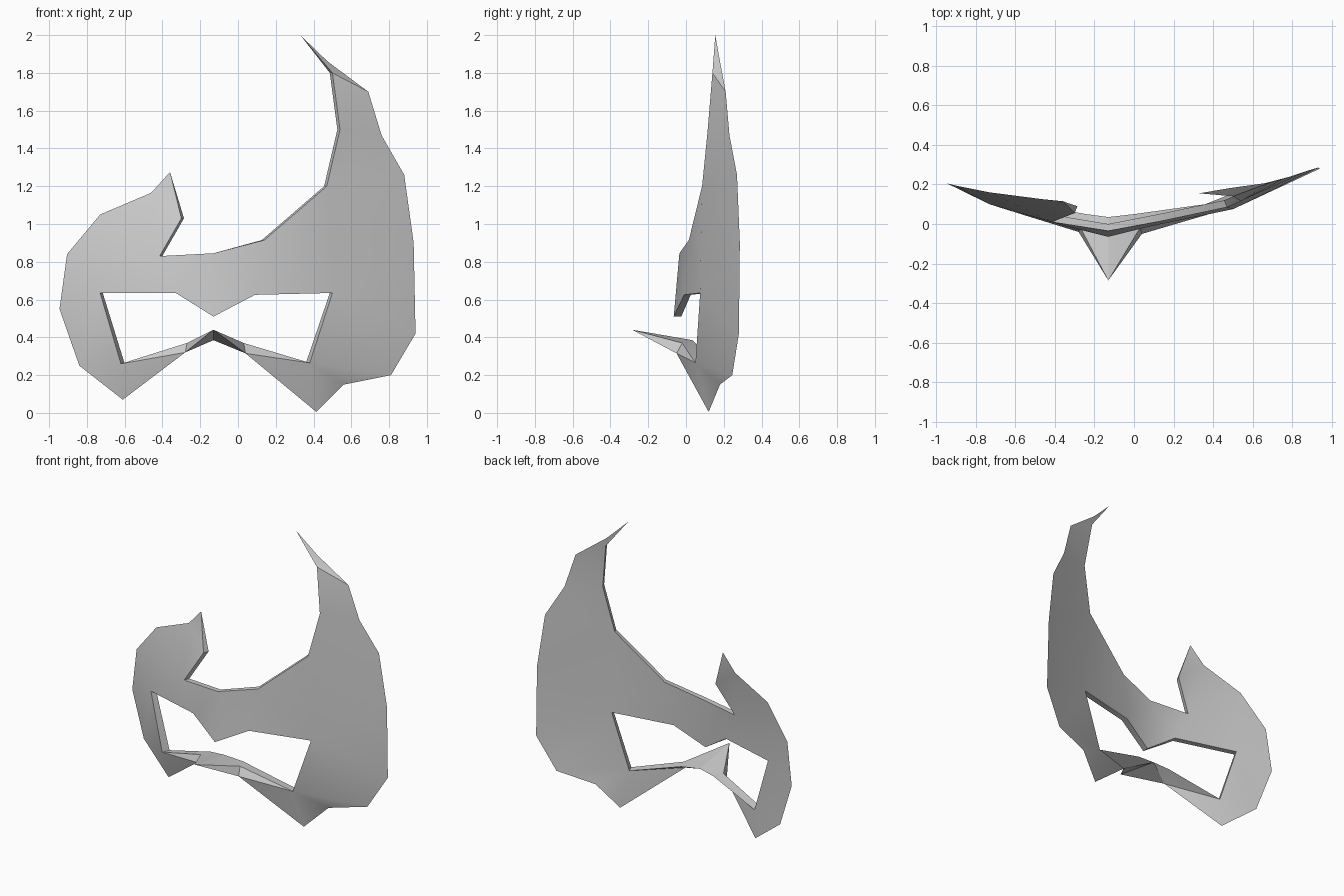
import bpy, bmesh

cube = bpy.data.objects.get("Cube")
if cube:
    bpy.data.objects.remove(cube, do_unlink=True)

# One plain grey
grey = bpy.data.materials.new("plain_grey")
grey.use_nodes = True
colour = (0.6, 0.6, 0.6, 1)
grey.diffuse_color = colour
bsdf = next(n for n in grey.node_tree.nodes if n.type == 'BSDF_PRINCIPLED')
bsdf.inputs["Base Color"].default_value = colour

# Outline of the mask from the horn tip: x, y, z, rim thickness (0 = knife edge)
outline = [
    (.33, .155, 2, 0), (.5, .14, 1.8, .035), (.54, .115, 1.5, .035),
    (.47, .085, 1.2, .035), (.14, .015, .915, .035), (-.13, -.035, .845, .035),
    (-.415, .01, .83, .035), (-.3, .055, 1.03, .035), (-.36, .115, 1.275, 0),
    (-.46, .125, 1.165, 0), (-.73, .16, 1.05, 0), (-.905, .195, .84, 0),
    (-.945, .205, .55, 0), (-.84, .18, .25, 0), (-.61, .12, .07, 0),
    (-.28, -.04, .32, 0), (-.13, -.285, .44, 0), (.04, -.05, .315, 0),
    (.415, .12, .005, 0), (.56, .18, .15, 0), (.81, .245, .2, 0),
    (.94, .28, .42, 0), (.93, .285, .9, 0), (.88, .27, 1.26, 0),
    (.76, .23, 1.47, 0), (.69, .21, 1.7, 0), (.475, .18, 1.86, 0)]

# Edge of the joined eye opening, starting at its upper right corner
opening = [
    (-.73, .1, .635, .035), (-.33, -.015, .635, .035), (-.13, -.065, .51, .04),
    (.09, -.01, .625, .035), (.5, .075, .635, .035), (.38, .05, .265, .05),
    (.03, -.02, .37, .07), (-.13, -.285, .44, .32), (-.27, -.02, .37, .07),
    (-.62, .065, .26, .05)]

# Panels: numbers count along the outline, H + number along the opening
H = len(outline)
panels = [
    (0, 1, 26), (1, 25, 26), (1, 2, 24, 25), (2, 3, 23, 24),          # horn
    (3, H+4, 22, 23), (3, 4, H+3, H+4), (H+4, 21, 22),                # left temple
    (H+4, H+5, 20, 21), (H+5, 19, 20), (H+5, 18, 19),                 # left cheek
    (H+5, H+6, 17, 18), (H+6, H+7, 16, 17),                           # nose
    (H+7, H+8, 15, 16), (H+8, H+9, 14, 15),
    (H+9, 13, 14), (H+9, H, 12, 13), (H, 11, 12), (H, 10, 11),        # right cheek
    (H, H+1, 6), (H, 6, 10), (6, 9, 10), (6, 7, 9), (7, 8, 9),        # broken horn
    (H+1, H+2, 5, 6), (H+2, H+3, 4, 5)]                               # brow

bm = bmesh.new()
front, back = [], []
for x, y, z, t in outline + opening:
    front.append(bm.verts.new((x, y, z)))
    # The back sits inward along the slope of its side
    side = 0 if abs(x + .13) < .01 else (1 if x > -.13 else -1)
    drop = .055 if t > .1 else 0
    back.append(bm.verts.new((x - .4 * side * t, y + t, z - drop)) if t else front[-1])

# Front and back skins
for p in panels:
    bm.faces.new([front[i] for i in p])
    vs = [back[i] for i in reversed(p)]
    if any(back[i] is not front[i] for i in p):
        bm.faces.new(vs)


# Rim walls round the outline and the opening
def rim(ring):
    for a, b in zip(ring, ring[1:] + ring[:1]):
        loop = list(dict.fromkeys([front[a], front[b], back[b], back[a]]))
        if len(loop) > 2:
            bm.faces.new(loop)


rim(list(range(H)))
rim(list(range(H, H + len(opening))))
bmesh.ops.remove_doubles(bm, verts=bm.verts[:], dist=.001)
bmesh.ops.triangulate(bm, faces=[f for f in bm.faces if len(f.verts) > 3])
bmesh.ops.recalc_face_normals(bm, faces=bm.faces[:])

mesh = bpy.data.meshes.new("face_mask")
bm.to_mesh(mesh)
bm.free()
mesh.materials.append(grey)
mask = bpy.data.objects.new("face_mask", mesh)
bpy.context.collection.objects.link(mask)
bpy.ops.object.select_all(action='DESELECT')
mask.select_set(True)
bpy.context.view_layer.objects.active = mask
bpy.ops.object.shade_smooth_by_angle(angle=.52)
